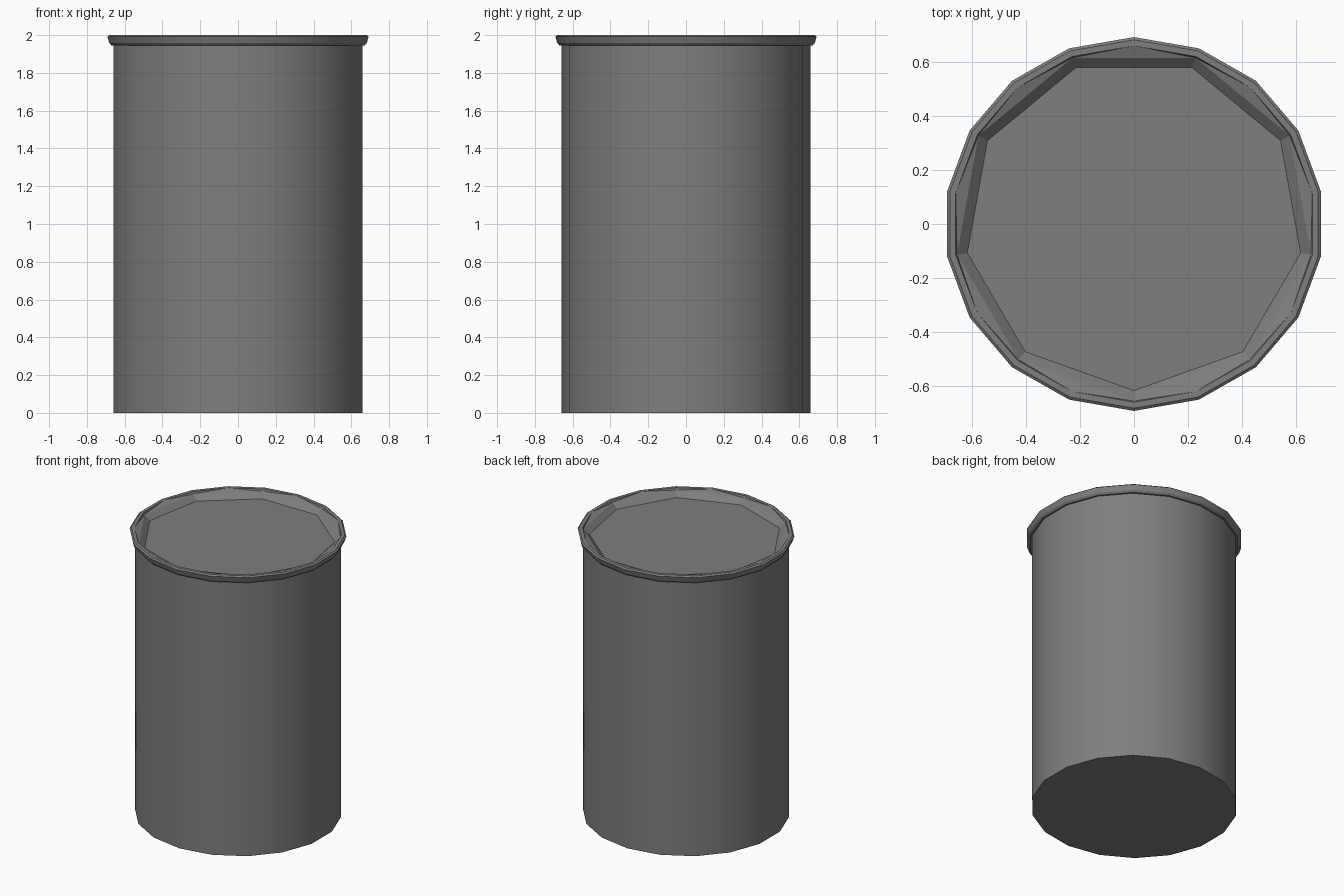
import bpy, bmesh
from math import cos, sin, pi, radians

if "Cube" in bpy.data.objects:
    bpy.data.objects.remove(bpy.data.objects["Cube"])

STRETCH = 1 / cos(radians(10))  # makes the 18-gon equally wide in x and y


def ring(bm, n, r, z):
    """Ring of n vertices with its first corner at the front (-y)."""
    return [bm.verts.new((STRETCH * r * cos(-pi / 2 + 2 * pi * i / n),
                          r * sin(-pi / 2 + 2 * pi * i / n), z)) for i in range(n)]


def bridge(bm, lower, upper):
    n = len(lower)
    for i in range(n):
        j = (i + 1) % n
        bm.faces.new((lower[i], lower[j], upper[j], upper[i]))


def finish(bm, name, angle):
    bmesh.ops.recalc_face_normals(bm, faces=bm.faces)
    mesh = bpy.data.meshes.new(name)
    bm.to_mesh(mesh)
    bm.free()
    ob = bpy.data.objects.new(name, mesh)
    bpy.context.collection.objects.link(ob)
    bpy.ops.object.select_all(action='DESELECT')
    ob.select_set(True)
    bpy.context.view_layer.objects.active = ob
    bpy.ops.object.shade_smooth_by_angle(angle=radians(angle))
    return ob


bm = bmesh.new()

# Body wall, flared lip and rim, 18 sides
profile = [(0.658, 0), (0.658, 1.945), (0.670, 1.945),
           (0.681, 1.957), (0.692, 1.992), (0.682, 2.0), (0.66, 2.0)]
rings = [ring(bm, 18, r, z) for r, z in profile]
for a, b in zip(rings, rings[1:]):
    bridge(bm, a, b)
bm.faces.new(rings[0][::-1])  # base

# Inner edge drops from 18 sides to 9
outer = rings[-1]
inner = ring(bm, 9, 0.655, 1.985)
for k in range(9):
    a, b, c = outer[2 * k], outer[2 * k + 1], outer[(2 * k + 2) % 18]
    p, q = inner[k], inner[(k + 1) % 9]
    for tri in ((a, b, p), (b, q, p), (b, c, q)):
        bm.faces.new(tri)

# Recessed 9-sided top panel
floor = ring(bm, 9, 0.617, 1.95)
bridge(bm, inner, floor)
bm.faces.new(floor)

canister = finish(bm, "canister", 22)

# Dark grey finish
grey = bpy.data.materials.new("dark_grey")
grey.diffuse_color = (0.21, 0.21, 0.21, 1)
grey.use_nodes = True
grey.node_tree.nodes["Principled BSDF"].inputs["Base Color"].default_value = grey.diffuse_color
canister.data.materials.append(grey)
